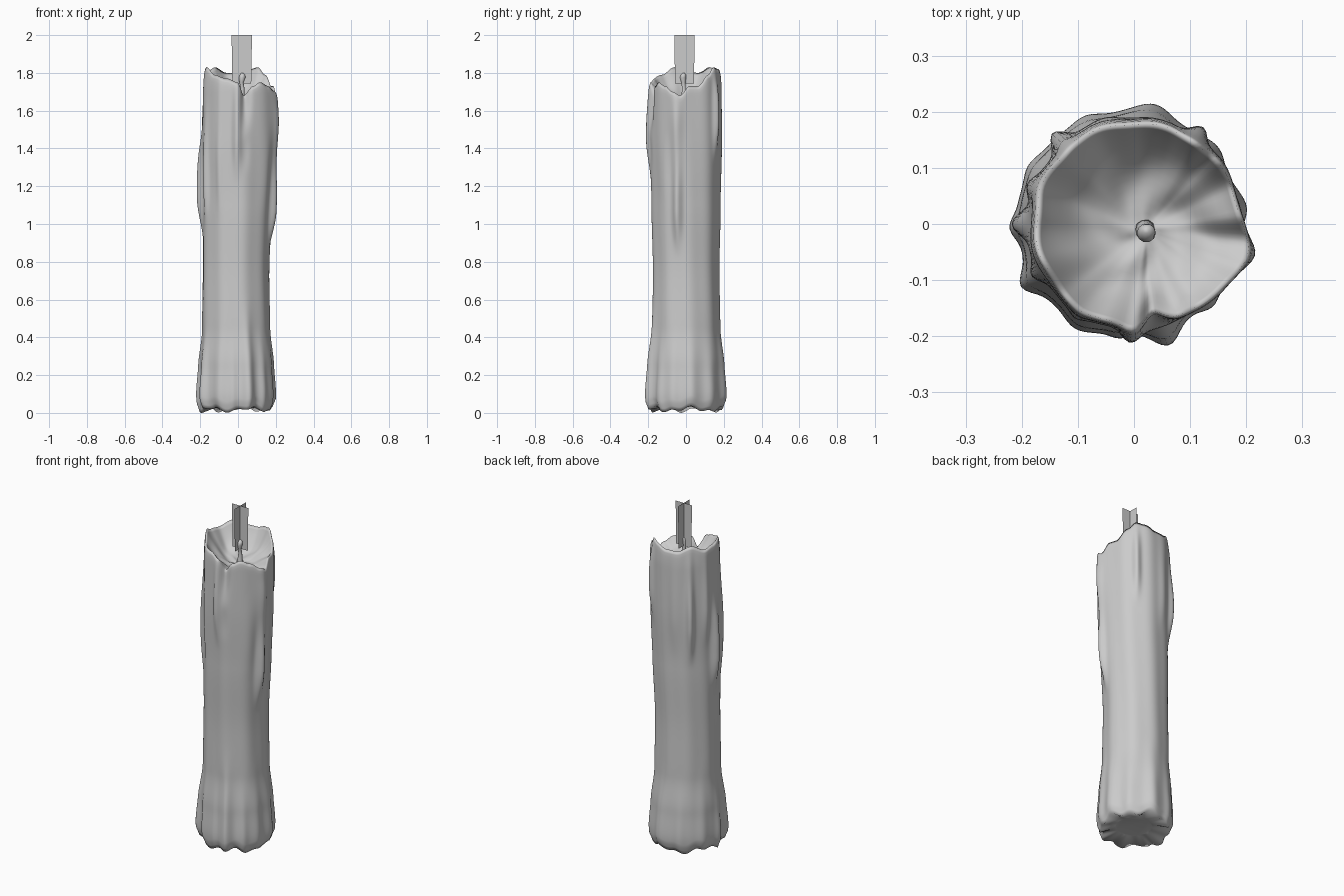
import bpy, bmesh, math
from mathutils import Vector

if "Cube" in bpy.data.objects:
    bpy.data.objects.remove(bpy.data.objects["Cube"])

N, ROWS = 144, 90


def smooth(a, b, x):
    t = min(1, max(0, (x - a) / (b - a)))
    return t * t * (3 - 2 * t)


def lookup(table, x):
    for (a, u), (b, v) in zip(table, table[1:]):
        if x <= b:
            return u + (v - u) * smooth(a, b, x)
    return table[-1][1]


def angle_gap(a, b):
    return (a - b + 180) % 360 - 180


def make_object(name, bm, smooth_shade=True):
    bmesh.ops.recalc_face_normals(bm, faces=bm.faces)
    me = bpy.data.meshes.new(name)
    bm.to_mesh(me)
    bm.free()
    ob = bpy.data.objects.new(name, me)
    bpy.context.collection.objects.link(ob)
    for p in me.polygons:
        p.use_smooth = smooth_shade
    return ob


# Rim height by angle, and body radius / axis drift by height
RIM = [(-180, 1.81), (-160, 1.83), (-135, 1.79), (-110, 1.77), (-92, 1.75), (-80, 1.68),
       (-65, 1.73), (-52, 1.75), (-35, 1.73), (-20, 1.70), (-9, 1.68), (5, 1.73),
       (20, 1.73), (40, 1.79), (55, 1.83), (70, 1.82), (90, 1.80), (110, 1.80),
       (135, 1.83), (160, 1.80), (180, 1.81)]
RADIUS = [(0, .192), (.1, .199), (.25, .193), (.45, .179), (.75, .175),
          (1.1, .182), (1.45, .190), (1.7, .189), (1.84, .183)]
DRIFT_X = [(0, -.008), (.7, -.012), (1.3, 0), (1.84, .004)]

# Wax runs: angle, width in degrees, tip z, top z, amount
DRIPS = [(-14, 7, .82, 1.75, .034), (-92, 6, 1.2, 1.9, .022), (-78, 6, 1.25, 1.5, -.016),
         (180, 8, .9, 1.6, .036), (-153, 6, .95, 1.7, .018), (132, 6, 1.1, 1.9, .030),
         (55, 6, 1.3, 1.9, .024), (105, 9, 1.15, 1.9, .008), (-122, 5, 1.0, 1.9, .008),
         (-35, 12, 1.0, 1.9, .006), (160, 6, 1.2, 1.9, .012)]
# Flutes spreading at the foot: angle, width, amount, top z
FOOT = [(-72, 8, .026, .65), (-45, 7, .012, .5), (-20, 8, .008, .6), (8, 9, .010, .5),
        (40, 9, .010, .45), (77, 11, .020, .55), (112, 9, .012, .5), (150, 9, .012, .6),
        (-178, 7, .016, .5), (-150, 7, .022, .5), (-118, 9, .010, .6), (-95, 6, .008, .5)]


def body_radius(deg, z):
    r = lookup(RADIUS, z)
    for a, w, lo, hi, amt in DRIPS:
        g = math.exp(-(angle_gap(deg, a) / w) ** 2)
        along = smooth(lo, lo + .25, z) * (1 - .6 * smooth(lo + .3, lo + .6, z))
        r += amt * g * along * (1 - smooth(hi - .25, hi, z))
    for a, w, amt, hi in FOOT:
        r += amt * math.exp(-(angle_gap(deg, a) / w) ** 2) * (1 - smooth(.08, hi, z))
    # pour notch in the front lip, and bulged lip at the right
    r -= .026 * math.exp(-(angle_gap(deg, -79) / 8) ** 2) * smooth(1.45, 1.68, z)
    r += .022 * math.exp(-(angle_gap(deg, -18) / 14) ** 2) * smooth(1.2, 1.6, z)
    r += .0025 * math.sin(math.radians(deg * 9) + z * 1.3)
    return r


# Candle body: outer wall, thin rim, melted bowl and hollowed underside
bm = bmesh.new()
rings = [[] for _ in range(ROWS + 13)]
WICK = Vector((.02, -.01, 1.665))
for i in range(N):
    deg = -180 + 360 * i / N
    th = math.radians(deg)
    d = Vector((math.cos(th), math.sin(th), 0))
    rim = lookup(RIM, deg)
    foot = .018 + .010 * math.sin(5 * th + 1) + .008 * math.sin(11 * th)
    for k in range(ROWS):
        t = k / (ROWS - 1)
        z = foot + (rim - foot) * t
        r = body_radius(deg, z)
        # soft rounding on the bottom edge and the rim
        r -= .012 * (1 - smooth(0, .025, t)) + .005 * smooth(.985, 1, t)
        p = d * r
        rings[k].append(bm.verts.new((p.x + lookup(DRIFT_X, z), p.y, z)))
    edge = rings[ROWS - 1][-1].co.copy()
    for k in range(12):
        f = .955 - .08 * k
        p = WICK.lerp(edge, f)
        lump = .006 * math.sin(4 * th + f * 9) * f * (1 - f) * 4
        p.z = WICK.z + (edge.z - WICK.z) * f ** 2.6 * .99 + lump
        rings[ROWS + k].append(bm.verts.new(p))
    rings[-1].append(bm.verts.new(d * .1 + Vector((0, 0, .035))))
order = [rings[-1]] + rings[:-1]
for a, b in zip(order, order[1:]):
    for i in range(N):
        j = (i + 1) % N
        bm.faces.new((a[i], a[j], b[j], b[i]))
bm.faces.new(order[0])
bm.faces.new(order[-1])
candle = make_object("candle_body", bm)

# Wick: short bent cord with a knobbly tip
bm = bmesh.new()
path = [(.02, -.01, 1.65, .022), (.02, -.01, 1.68, .014), (.024, -.012, 1.72, .010),
        (.018, -.014, 1.75, .011), (.022, -.016, 1.775, .017), (.024, -.014, 1.79, .014),
        (.022, -.012, 1.80, .005)]
prev = None
for x, y, z, r in path:
    ring = [bm.verts.new((x + r * math.cos(a * math.tau / 10), y + r * math.sin(a * math.tau / 10), z))
            for a in range(10)]
    if prev:
        for i in range(10):
            bm.faces.new((prev[i], prev[(i + 1) % 10], ring[(i + 1) % 10], ring[i]))
    else:
        bm.faces.new(ring)
    prev = ring
bm.faces.new(prev)
make_object("wick", bm)

# Flame: two crossed upright cards
bm = bmesh.new()
for d in (Vector((1, 0, 0)), Vector((0, 1, 0))):
    c = Vector((.02, -.008, 0))
    pts = [c - d * .050, c + d * .050, c + d * .054, c - d * .054]
    bm.faces.new([bm.verts.new((p.x, p.y, z)) for p, z in zip(pts, (1.745, 1.745, 2, 2))])
make_object("flame_cards", bm, False)
